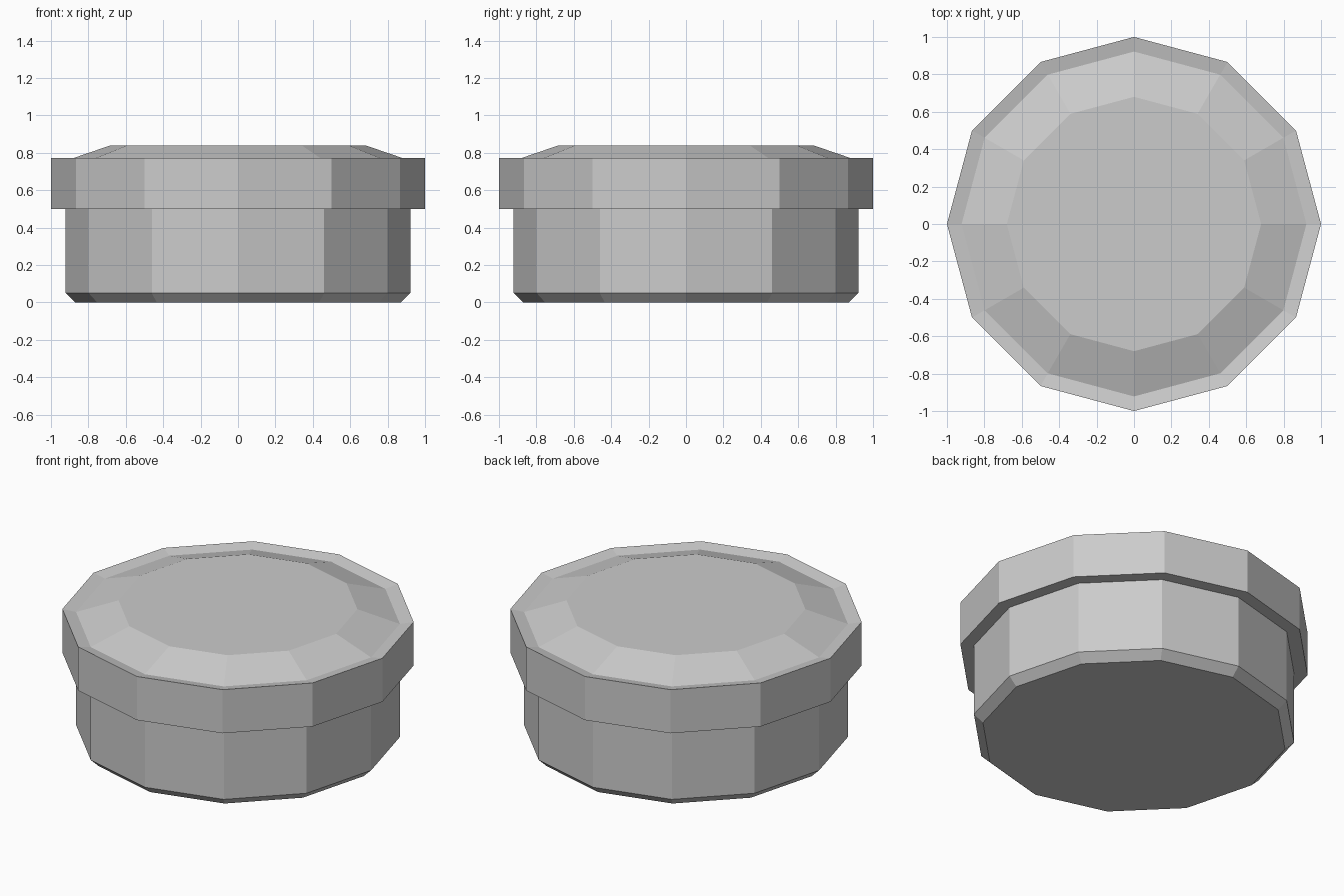
import bpy
import bmesh
from math import cos, sin, tau

SIDES = 12

cube = bpy.data.objects.get("Cube")
if cube:
    bpy.data.objects.remove(cube, do_unlink=True)

grey = bpy.data.materials.new("plain grey")
grey.use_nodes = True
colour = (0.6, 0.6, 0.6, 1)
grey.diffuse_color = colour
grey.node_tree.nodes["Principled BSDF"].inputs["Base Color"].default_value = colour


def turned(name, profile):
    """Revolve a (radius, height) profile, bottom to top, and cap its ends."""
    bm = bmesh.new()
    rings = [[bm.verts.new((r * cos(tau * i / SIDES), r * sin(tau * i / SIDES), z))
              for i in range(SIDES)] for r, z in profile]
    for low, high in zip(rings, rings[1:]):
        for i in range(SIDES):
            j = (i + 1) % SIDES
            bm.faces.new((low[i], low[j], high[j], high[i]))
    bm.faces.new(rings[0][::-1])
    bm.faces.new(rings[-1])
    mesh = bpy.data.meshes.new(name)
    bm.to_mesh(mesh)
    bm.free()
    mesh.materials.append(grey)
    obj = bpy.data.objects.new(name, mesh)
    bpy.context.collection.objects.link(obj)
    return obj


# Container with a chamfered foot
turned("container_body", [(0.87, 0), (0.922, 0.05), (0.922, 0.5)])

# Overhanging lid: rim dips inward, then rises to the raised flat centre
turned("lid", [(0.922, 0.5), (1, 0.5), (1, 0.773), (0.922, 0.757), (0.68, 0.84)])
